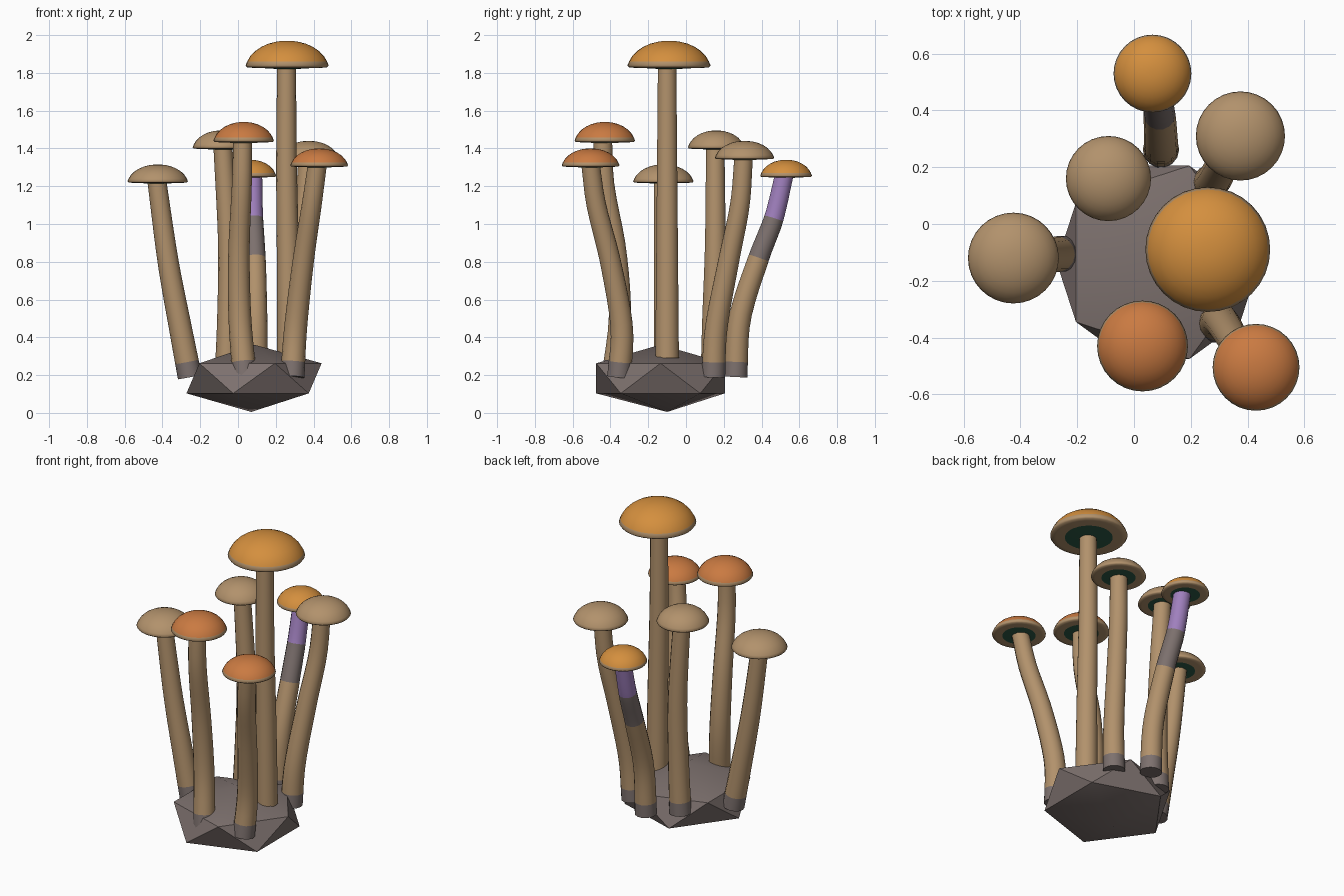
import bpy, bmesh, math
from mathutils import Vector

if "Cube" in bpy.data.objects:
    bpy.data.objects.remove(bpy.data.objects["Cube"])

def mat(name, rgb):
    m = bpy.data.materials.new(name)
    m.diffuse_color = (*rgb, 1)
    m.use_nodes = True
    m.node_tree.nodes["Principled BSDF"].inputs["Base Color"].default_value = m.diffuse_color
    return m

TAN = mat("tan", (0.445, 0.287, 0.150))
ORANGE = mat("orange", (0.658, 0.275, 0.048))
RUST = mat("rust", (0.59, 0.195, 0.054))
STONE = mat("stone_grey", (0.205, 0.165, 0.156))
PURPLE = mat("purple", (0.352, 0.216, 0.515))
GREEN = mat("dark_green", (0.026, 0.102, 0.061))

def finish(bm, name, mats, angle):
    bmesh.ops.recalc_face_normals(bm, faces=bm.faces)
    me = bpy.data.meshes.new(name)
    bm.to_mesh(me)
    bm.free()
    for m in mats:
        me.materials.append(m)
    ob = bpy.data.objects.new(name, me)
    bpy.context.collection.objects.link(ob)
    bpy.ops.object.select_all(action='DESELECT')
    ob.select_set(True)
    bpy.context.view_layer.objects.active = ob
    bpy.ops.object.shade_smooth_by_angle(angle=math.radians(angle))
    return ob

def skin(bm, rings):
    """Bridge rings of equal size; returns the quads as (face, ring number)."""
    out = []
    for i in range(len(rings) - 1):
        a, b = rings[i], rings[i + 1]
        n = len(a)
        for j in range(n):
            k = (j + 1) % n
            out.append((bm.faces.new((a[j], a[k], b[k], b[j])), i))
    return out

def at_height(path, z):
    """Smooth (Catmull-Rom) point on a rising path, found by bisection on z."""
    p = [Vector(q) for q in path]
    p = [2 * p[0] - p[1]] + p + [2 * p[-1] - p[-2]]
    i = 1
    while i < len(p) - 3 and z > p[i + 1].z:
        i += 1
    a, b, c, d = p[i - 1:i + 3]
    def f(t):
        return 0.5 * (2 * b + (c - a) * t + (2 * a - 5 * b + 4 * c - d) * t * t
                      + (3 * b - a - 3 * c + d) * t ** 3)
    lo, hi = 0.0, 1.0
    for _ in range(30):
        m = (lo + hi) / 2
        if f(m).z < z:
            lo = m
        else:
            hi = m
    return f(lo)

SIDES = 14

def stem(name, path, r0, r1, bands):
    """Curved tube; bands = [(upper height, material index)]."""
    z0, z1 = path[0][2], path[-1][2]
    hs = [z0 + (z1 - z0) * i / 16 for i in range(17)]
    edges = [b[0] for b in bands if z0 < b[0] < z1]
    hs = sorted([h for h in hs if all(abs(h - e) > 0.025 for e in edges)] + edges)
    pts = [at_height(path, h) for h in hs]
    bm = bmesh.new()
    rings = []
    for i, p in enumerate(pts):
        t = (pts[min(i + 1, len(pts) - 1)] - pts[max(i - 1, 0)]).normalized()
        u = Vector((0, 1, 0)).cross(t).normalized()
        v = t.cross(u)
        r = r0 + (r1 - r0) * i / (len(pts) - 1)
        rings.append([bm.verts.new(p + r * (math.cos(a) * u + math.sin(a) * v))
                      for a in (2 * math.pi * j / SIDES for j in range(SIDES))])
    for f, i in skin(bm, rings):
        mid = (hs[i] + hs[i + 1]) / 2
        f.material_index = next((m for top, m in bands if mid < top), 0)
    bm.faces.new(rings[0]).material_index = bands[0][1] if z0 < bands[0][0] else 0
    bm.faces.new(rings[-1])
    finish(bm, name, [TAN, STONE, PURPLE], 40)

# cap outline: (share of radius, share of height), from crown to underside
CAP = [(0.12, 0.995), (0.28, 0.96), (0.45, 0.89), (0.62, 0.77), (0.77, 0.61),
       (0.89, 0.41), (0.96, 0.22), (1.0, 0.07), (0.97, 0.0), (0.85, -0.02),
       (0.62, -0.03), (0.2, -0.07)]

def cap(name, x, y, z0, z1, r, top):
    bm = bmesh.new()
    n, h = 32, z1 - z0
    rings = [[bm.verts.new((x + r * pr * math.cos(2 * math.pi * j / n),
                            y + r * pr * math.sin(2 * math.pi * j / n),
                            z0 + h * pz)) for j in range(n)] for pr, pz in CAP]
    for f, i in skin(bm, rings):
        f.material_index = 0 if i < 6 else (1 if i < 10 else 2)
    bm.faces.new(rings[0])
    bm.faces.new(rings[-1]).material_index = 2
    finish(bm, name, [top, TAN, GREEN], 60)

# rock base
bm = bmesh.new()
bmesh.ops.create_icosphere(bm, subdivisions=1, radius=1)
for v in bm.verts:
    v.co = Vector((0.085 + 0.4 * v.co.x, -0.135 + 0.4 * v.co.y, 0.183 + 0.178 * v.co.z))
    if v.co.z < 0.05:
        v.co.x, v.co.y = 0.07, -0.10
finish(bm, "rock_base", [STONE], 32)

# mushrooms: name, cap (x, y, z0, z1, radius, colour), stem path
FOOT = [(0.27, 1)]
MUSHROOMS = [
    ("tall", (0.26, -0.09, 1.83, 1.97, 0.22, ORANGE),
     [(0.27, -0.10, 0.29), (0.265, -0.10, 0.8), (0.257, -0.10, 1.3), (0.257, -0.10, 1.84)]),
    ("left", (-0.425, -0.12, 1.22, 1.315, 0.16, TAN),
     [(-0.255, -0.105, 0.19), (-0.305, -0.11, 0.45), (-0.37, -0.115, 0.8), (-0.43, -0.12, 1.23)]),
    ("back_left", (-0.09, 0.16, 1.40, 1.495, 0.15, TAN),
     [(-0.06, 0.14, 0.19), (-0.05, 0.145, 0.5), (-0.05, 0.155, 0.9), (-0.08, 0.155, 1.41)]),
    ("back_right", (0.375, 0.31, 1.345, 1.44, 0.157, TAN),
     [(0.27, 0.145, 0.19), (0.285, 0.16, 0.45), (0.32, 0.225, 0.8), (0.355, 0.285, 1.1),
      (0.37, 0.305, 1.355)]),
    ("back", (0.065, 0.53, 1.25, 1.34, 0.137, ORANGE),
     [(0.095, 0.262, 0.19), (0.095, 0.285, 0.5), (0.09, 0.385, 0.82), (0.08, 0.465, 1.03),
      (0.078, 0.52, 1.26)]),
    ("front", (0.03, -0.43, 1.435, 1.54, 0.16, RUST),
     [(0.035, -0.385, 0.19), (0.01, -0.35, 0.5), (0.005, -0.37, 0.85), (0.02, -0.43, 1.2),
      (0.025, -0.44, 1.445)]),
    ("front_right", (0.43, -0.505, 1.305, 1.40, 0.153, RUST),
     [(0.288, -0.355, 0.19), (0.305, -0.34, 0.45), (0.345, -0.40, 0.8), (0.39, -0.475, 1.1),
      (0.42, -0.505, 1.315)]),
]
for name, c, path in MUSHROOMS:
    cap(name + "_cap", *c)
    bands = FOOT
    if name == "back":  # this stem carries a grey and a purple band
        bands = [(0.27, 1), (0.82, 0), (1.03, 1), (9, 2)]
    stem(name + "_stem", path, 0.064, 0.05, bands)
